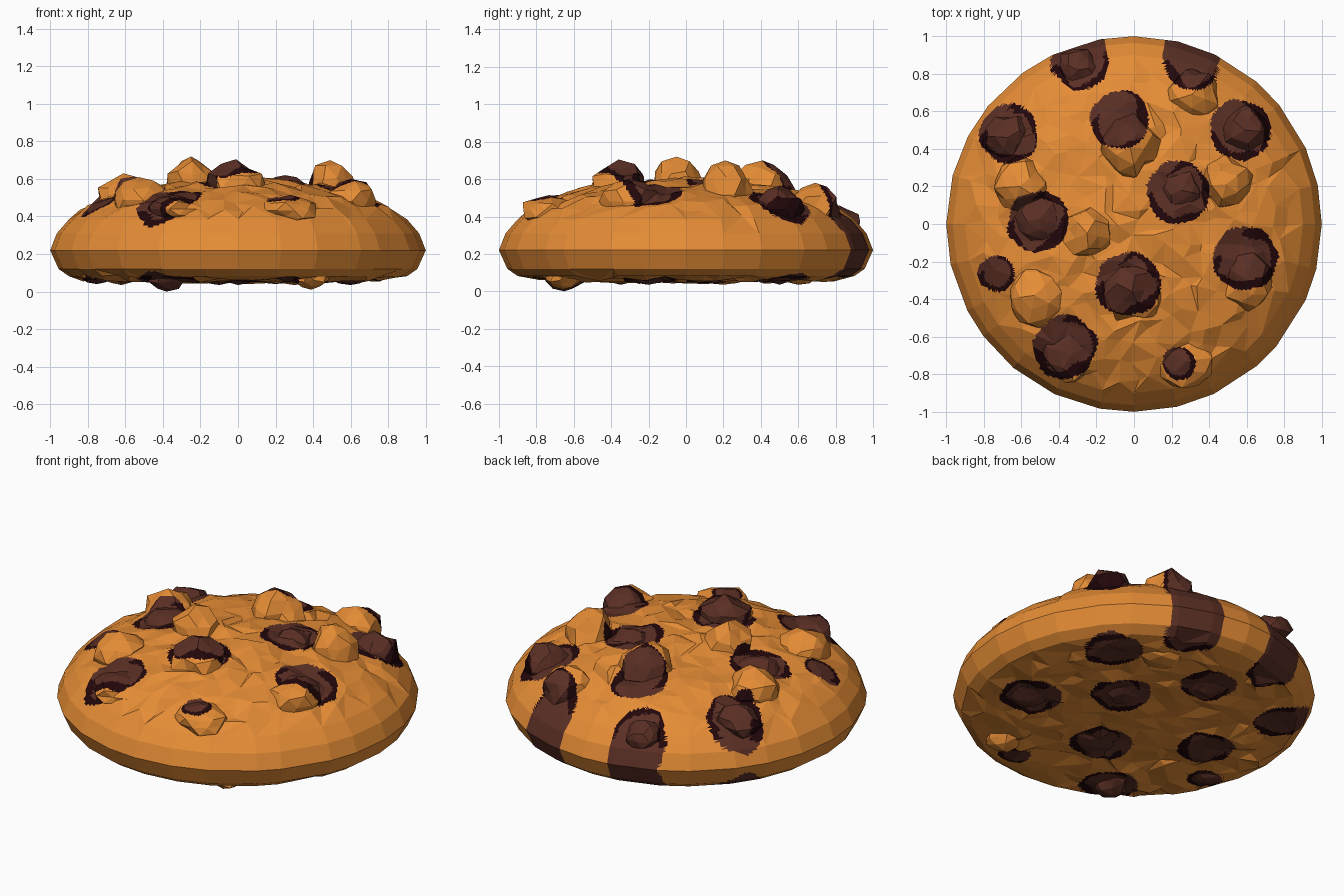
import bpy, bmesh, math, random
from mathutils import Vector, noise
from mathutils.geometry import delaunay_2d_cdt

if "Cube" in bpy.data.objects:
    bpy.data.objects.remove(bpy.data.objects["Cube"])

random.seed(7)

# ---- materials
def material(name, rgb):
    m = bpy.data.materials.new(name)
    m.diffuse_color = (*rgb, 1)
    m.use_nodes = True
    m.node_tree.nodes["Principled BSDF"].inputs["Base Color"].default_value = m.diffuse_color
    return m

MATS = [material("baked_dough", (0.78, 0.262, 0.036)),
        material("chocolate", (0.102, 0.028, 0.018)),
        material("dark_chocolate", (0.016, 0.002, 0.003))]

# ---- profiles: (radius, height)
TOP = [(0, .605), (.3, .58), (.5, .555), (.65, .52), (.8, .455), (.9, .385), (.965, .31), (1, .22)]
BOTTOM = [(0, .055), (.5, .06), (.8, .068), (.9, .082), (.955, .12), (1, .22)]

def height(profile, r):
    for (r0, z0), (r1, z1) in zip(profile, profile[1:]):
        if r <= r1:
            return z0 + (z1 - z0) * (r - r0) / (r1 - r0)
    return profile[-1][1]

# ---- chocolate patches: x, y, radius; the colour runs straight down through the cookie
PATCHES = [(-.29, .86, .15), (.31, .87, .152), (-.665, .48, .157), (-.075, .555, .157),
           (.565, .50, .16), (.235, .17, .167), (-.51, .015, .163), (.59, -.185, .17),
           (-.73, -.265, .096), (-.03, -.32, .172), (-.37, -.655, .168), (.24, -.74, .088)]

def colour(p):
    for x, y, r in PATCHES:
        dx, dy = p.x - x, p.y - y
        if y > .8 and dy > 0:
            dy *= .4                       # back patches run out over the rim
        d = math.hypot(dx, dy) / r + .10 * noise.noise(Vector((p.x * 9, p.y * 9, 0)))
        if d < 1:
            edge = .79 + .32 * noise.noise(Vector((p.x * 8, p.y * 8, 5)))
            on_side = .085 < p.z < .33
            return 2 if d > edge and not on_side and (dx - dy) > -.9 * r else 1
    return 0

def finish(bm, name, cuts):
    bmesh.ops.triangulate(bm, faces=bm.faces[:])
    # flat subdivision keeps the facets and gives the patches crisp borders
    bmesh.ops.subdivide_edges(bm, edges=bm.edges[:], cuts=cuts, use_grid_fill=True)
    for f in bm.faces:
        f.material_index = colour(f.calc_center_median())
        f.smooth = False
    me = bpy.data.meshes.new(name)
    bm.to_mesh(me)
    bm.free()
    for m in MATS:
        me.materials.append(m)
    ob = bpy.data.objects.new(name, me)
    bpy.context.collection.objects.link(ob)
    return ob

# ---- cookie body: two faceted shells sharing one rim
SIDES = 28
angles = [(i + (0 if i % 7 == 0 else random.uniform(-.2, .2))) * 2 * math.pi / SIDES
          for i in range(SIDES)]

def shell(bm, profile, rings, step, rough):
    pts = [Vector((r * math.cos(a), r * math.sin(a))) for r in rings for a in angles]
    fixed = len(pts)
    n = int(1 / step) + 1
    for i in range(-n, n + 1):
        for j in range(-n, n + 1):
            p = Vector((i + random.uniform(-.4, .4), j + random.uniform(-.4, .4))) * step
            if p.length < rings[-1] - .05:
                pts.append(p)
    co, _, faces, orig, _, _ = delaunay_2d_cdt(pts, [], [], 0, 1e-5)
    vs = []
    for p, o in zip(co, orig):
        z = height(profile, p.length)
        if o and o[0] >= fixed:
            z += random.uniform(-rough, rough)
        vs.append(bm.verts.new((p.x, p.y, z)))
    for f in faces:
        bm.faces.new([vs[i] for i in f])

bm = bmesh.new()
shell(bm, TOP, [1, .965, .9], .09, .019)
shell(bm, BOTTOM, [1, .955, .9], .095, .018)
bmesh.ops.remove_doubles(bm, verts=bm.verts[:], dist=.0005)
bmesh.ops.recalc_face_normals(bm, faces=bm.faces[:])
finish(bm, "cookie_body", 6)

# ---- lumps: x, y, radius, peak height
LUMPS = [(-.25, -.05, .14, .72), (-.01, -.36, .16, .705), (.49, .21, .145, .70),
         (-.02, .41, .16, .70), (-.61, .20, .15, .63), (-.53, -.38, .16, .61),
         (.60, -.30, .15, .60), (.28, -.73, .155, .515), (-.33, -.69, .16, .515),
         (.31, .69, .145, .58), (-.30, .82, .11, .46), (.59, .50, .14, .565),
         (-.67, .46, .13, .52), (-.50, .03, .12, .595), (.25, .18, .11, .62)]
UNDER = [(-.38, -.65, .11, 0), (.39, -.66, .10, .01), (-.62, .2, .13, .035),
         (.3, .6, .13, .035), (.6, -.2, .12, .035), (-.1, .5, .12, .035),
         (-.75, -.25, .1, .04), (0, -.35, .13, .035), (.2, .15, .12, .04)]

def lumps(name, table, profile, up):
    bm = bmesh.new()
    for x, y, r, peak in table:
        base = height(profile, math.hypot(x, y)) - .03 * up
        vs = bmesh.ops.create_icosphere(bm, subdivisions=2, radius=1)["verts"]
        spin = random.uniform(0, 6.28)
        c, s = math.cos(spin), math.sin(spin)
        for v in vs:
            k = random.uniform(.8, 1.14) if abs(v.co.z) < .95 else 1
            px, py = v.co.x * k * r, v.co.y * k * r
            z = v.co.z * min(k, 1) * abs(peak - base)
            v.co = (x + c * px - s * py, y + s * px + c * py, base + z)
    # drop the faces buried in the dough
    buried = [f for f in bm.faces if all(
        (v.co.z - height(profile, v.co.xy.length)) * up < -.022 for v in f.verts)]
    bmesh.ops.delete(bm, geom=buried, context='FACES')
    finish(bm, name, 5)

lumps("top_lumps", LUMPS, TOP, 1)
lumps("underside_lumps", UNDER, BOTTOM, -1)
